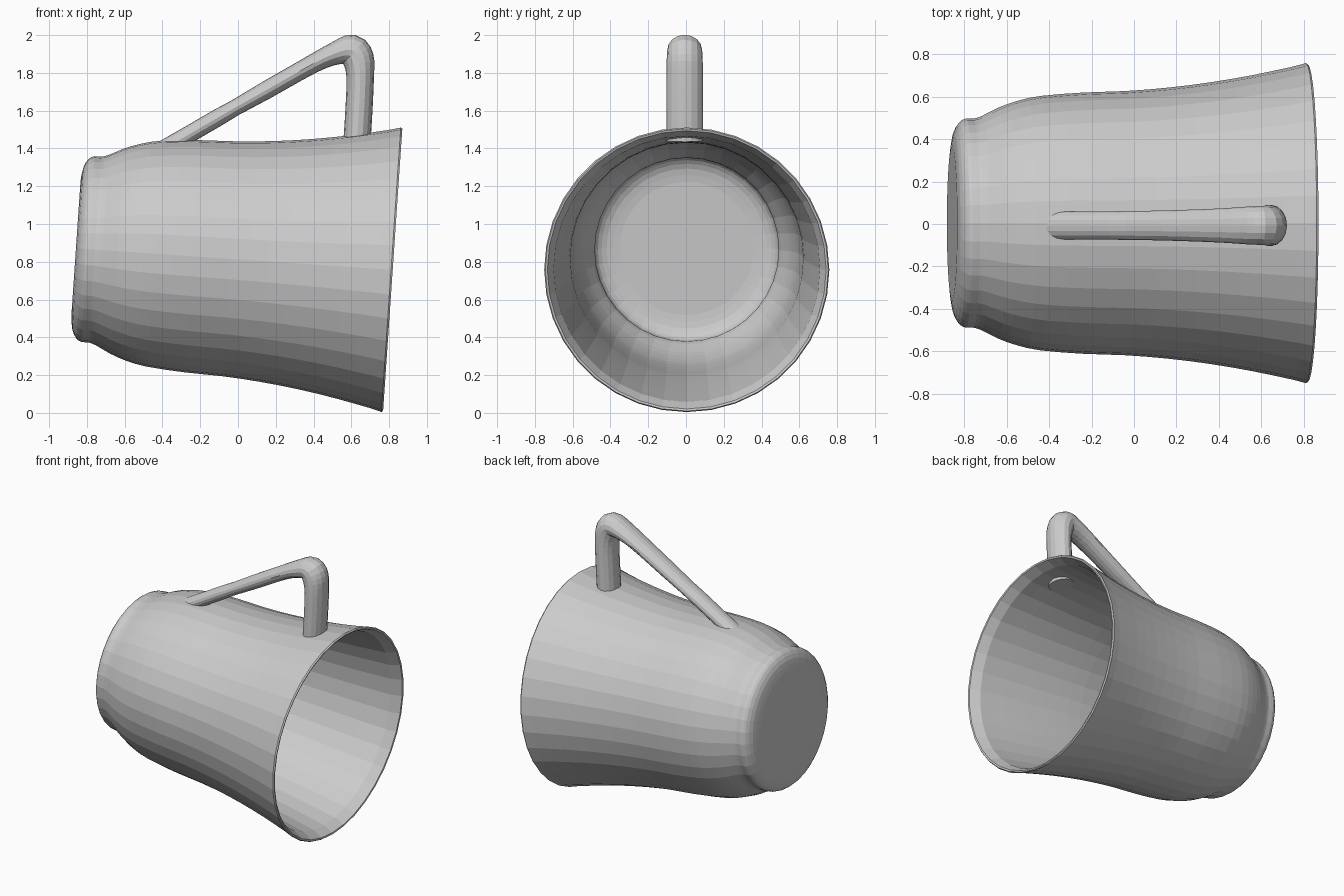
import bpy, bmesh, math
from mathutils import Vector

default_cube = bpy.data.objects.get("Cube")
if default_cube:
    bpy.data.objects.remove(default_cube, do_unlink=True)

# Single glaze colour
GREY = (0.6, 0.6, 0.6, 1.0)
glaze = bpy.data.materials.new("plain grey glaze")
glaze.use_nodes = True
glaze.diffuse_color = GREY
glaze.node_tree.nodes["Principled BSDF"].inputs["Base Color"].default_value = GREY


def smooth_path(points, steps):
    """Catmull-Rom curve through points of any dimension."""
    points = [Vector(p) for p in points]
    padded = [points[0] * 2 - points[1]] + points + [points[-1] * 2 - points[-2]]
    path = []
    for a, b, c, d in zip(padded, padded[1:], padded[2:], padded[3:]):
        for i in range(steps):
            t = i / steps
            path.append(b + (c - a) * (t / 2)
                        + (a * 2 - b * 5 + c * 4 - d) * (t * t / 2)
                        + (b * 3 - a - c * 3 + d) * (t ** 3 / 2))
    return path + [points[-1]]


def skin_rings(name, rings):
    """Bridge equal-sided rings into a tube and cap both ends."""
    bm = bmesh.new()
    loops = [[bm.verts.new(co) for co in ring] for ring in rings]
    for low, high in zip(loops, loops[1:]):
        for i in range(len(low)):
            j = (i + 1) % len(low)
            bm.faces.new((low[i], low[j], high[j], high[i]))
    bm.faces.new(loops[0])
    bm.faces.new(loops[-1])
    bmesh.ops.recalc_face_normals(bm, faces=bm.faces)
    mesh = bpy.data.meshes.new(name)
    bm.to_mesh(mesh)
    bm.free()
    mesh.materials.append(glaze)
    obj = bpy.data.objects.new(name, mesh)
    bpy.context.collection.objects.link(obj)
    return obj


# Cup: outer profile as (distance from base, radius)
foot = [(0.01, 0.36), (0.02, 0.43), (0.045, 0.477), (0.075, 0.493), (0.11, 0.493)]
wall = [(0.15, 0.505), (0.23, 0.545), (0.32, 0.577), (0.43, 0.6), (0.63, 0.616),
        (0.83, 0.623), (1.03, 0.639), (1.23, 0.664), (1.43, 0.698), (1.62, 0.738)]
lip = [(1.67, 0.751), (1.682, 0.755), (1.691, 0.749), (1.688, 0.738)]
outer = smooth_path(foot + wall, 2)


def inner_point(p):
    """Thin shell that thickens towards the lip."""
    thickness = 0.006 + 0.027 * max(0, (p.x - 1) / 0.62) ** 2
    return Vector((p.x + 0.006 if p.x < 0.1 else p.x, p.y - thickness))


profile = outer + [Vector(p) for p in lip] + [inner_point(p) for p in reversed(outer)]

SIDES = 36
cup_rings = []
for along, radius in profile:
    angles = [math.tau * i / SIDES for i in range(SIDES)]
    cup_rings.append([(along, radius * math.sin(a), radius * math.cos(a)) for a in angles])
cup = skin_rings("cup_body", cup_rings)
cup.location = (-0.868, 0.004, 0.872)
cup.rotation_euler.y = math.radians(3.9)

# Handle: (x, z, half thickness, half width) along the centre line
spine = smooth_path([
    (-0.335, 1.43, 0.095, 0.066), (-0.1, 1.567, 0.046, 0.067),
    (0.15, 1.709, 0.048, 0.071), (0.4, 1.85, 0.05, 0.08),
    (0.52, 1.905, 0.062, 0.088), (0.6, 1.922, 0.082, 0.092),
    (0.636, 1.875, 0.084, 0.095), (0.647, 1.78, 0.073, 0.097),
    (0.64, 1.6, 0.072, 0.097), (0.63, 1.44, 0.072, 0.097)], 3)

HANDLE_SIDES = 16
handle_rings = []
for i, (x, z, thick, width) in enumerate(spine):
    before, after = spine[max(i - 1, 0)], spine[min(i + 1, len(spine) - 1)]
    tangent = Vector((after.x - before.x, after.y - before.y)).normalized()
    normal = Vector((-tangent.y, tangent.x))
    if i == 0:
        normal = Vector((-1, 0))    # foot of the arm lies flat on the cup
    elif i < 3:
        thick = 0.046
    ring = []
    for k in range(HANDLE_SIDES):
        a = math.tau * k / HANDLE_SIDES
        offset = normal * (thick * math.cos(a))
        ring.append((x + offset.x, width * math.sin(a) - 0.007, z + offset.y))
    handle_rings.append(ring)
skin_rings("handle", handle_rings)
